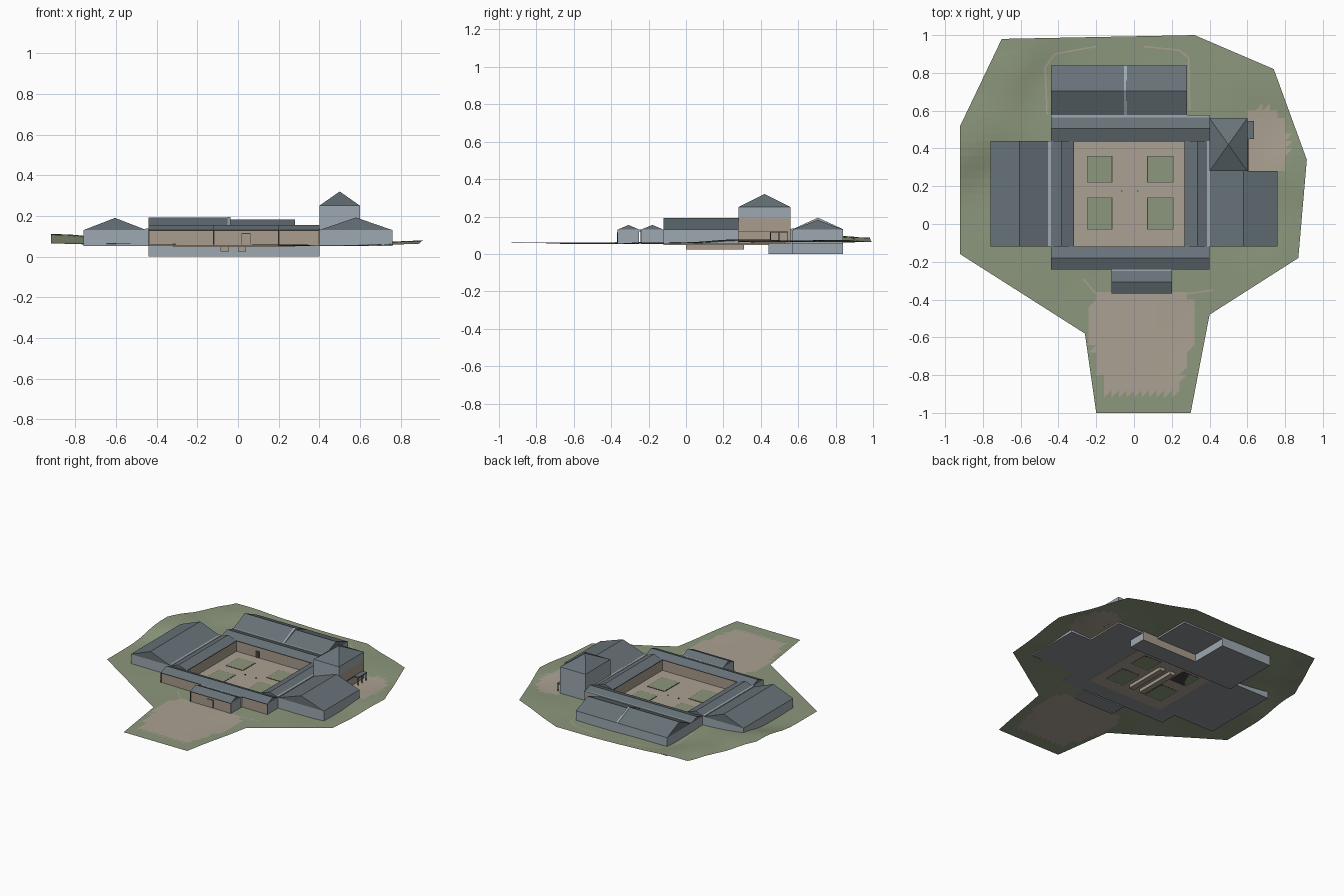
import bpy, bmesh
from mathutils import Vector

cube = bpy.data.objects.get("Cube")
if cube:
    bpy.data.objects.remove(cube, do_unlink=True)


def material(name, rgb):
    lin = [((c / 255 + 0.055) / 1.055) ** 2.4 for c in rgb] + [1]
    m = bpy.data.materials.new(name)
    m.use_nodes = True
    m.diffuse_color = lin
    m.node_tree.nodes["Principled BSDF"].inputs["Base Color"].default_value = lin
    return m


ROOF = material("slate roof", (103, 114, 120))
WALL = material("grey blue wall", (158, 169, 177))
STONE = material("tan stone", (168, 156, 140))
GRASS = material("grass", (140, 151, 124))
PATH = material("gravel path", (171, 161, 146))
DARK = material("dark timber", (70, 66, 62))
BASE = material("grey floor slab", (140, 144, 150))


def finish(name, bm, mats):
    mesh = bpy.data.meshes.new(name)
    bm.to_mesh(mesh)
    bm.free()
    for m in mats:
        mesh.materials.append(m)
    obj = bpy.data.objects.new(name, mesh)
    bpy.context.collection.objects.link(obj)
    return obj


def box(name, x, y, z, mat):
    bm = bmesh.new()
    bmesh.ops.create_cube(bm, size=1)
    for v in bm.verts:
        v.co = [(r[0] + r[1]) / 2 + c * (r[1] - r[0]) for r, c in zip((x, y, z), v.co)]
    return finish(name, bm, [mat])


FLOOR, EAVE = 0.052, 0.13
DIRECTIONS = {"front": (0, -1, 0), "back": (0, 1, 0), "left": (1, 0, 0), "right": (-1, 0, 0)}


# Walled block with a gabled or hipped roof; stone_sides lists stone-faced directions
def house(name, x, y, ridge, along="x", stone_sides=(), eave=EAVE, hip=0, band=None):
    bm = bmesh.new()
    low, top = [[bm.verts.new((x[i], y[j], h)) for i, j in ((0, 0), (1, 0), (1, 1), (0, 1))]
                for h in (FLOOR, eave)]
    if along == "x":
        mid = sum(y) / 2
        a, b = bm.verts.new((x[0] + hip, mid, ridge)), bm.verts.new((x[1] - hip, mid, ridge))
        roof = [(0, 1, b, a), (2, 3, a, b), (1, 2, b), (3, 0, a)]
    else:
        mid = sum(x) / 2
        a, b = bm.verts.new((mid, y[0] + hip, ridge)), bm.verts.new((mid, y[1] - hip, ridge))
        roof = [(1, 2, b, a), (3, 0, a, b), (0, 1, a), (2, 3, b)]
    bm.faces.new(low[::-1])
    for i in range(4):
        k = (i + 1) % 4
        bm.faces.new((low[i], low[k], top[k], top[i]))
    for f in roof:
        bm.faces.new([top[v] if isinstance(v, int) else v for v in f])
    bmesh.ops.remove_doubles(bm, verts=bm.verts[:], dist=0.0001)
    if band:
        bmesh.ops.bisect_plane(bm, geom=bm.verts[:] + bm.edges[:] + bm.faces[:],
                               plane_co=(0, 0, band), plane_no=(0, 0, 1))
    bm.normal_update()
    for f in bm.faces:
        c = f.calc_center_median()
        if f.normal.z < -0.5:
            f.material_index = 3
        elif c.z < eave:
            stone = any(f.normal.dot(Vector(DIRECTIONS[s])) > 0.9 for s in stone_sides)
            f.material_index = 2 if stone and c.z < (band or eave) else 1
    return finish(name, bm, [ROOF, WALL, STONE, BASE])


# Ranges around the court
house("west_wing", (-0.76, -0.45), (-0.12, 0.44), 0.19, "y")
house("east_wing", (0.40, 0.76), (-0.12, 0.28), 0.192, "y")
house("west_cloister", (-0.45, -0.32), (-0.12, 0.44), 0.153, "y", ["left"])
house("east_cloister", (0.27, 0.40), (-0.12, 0.44), 0.153, "y", ["right"])
house("south_cloister", (-0.44, 0.40), (-0.24, -0.12), 0.155, "x", ["front", "back"])
house("north_cloister", (-0.44, 0.40), (0.44, 0.57), 0.153, "x", ["front", "back"])
house("entrance_porch", (-0.12, 0.20), (-0.365, -0.25), 0.155, "x", ["front"])
house("north_hall_tall", (-0.44, -0.04), (0.57, 0.84), 0.192)
house("north_hall_low", (-0.04, 0.28), (0.57, 0.84), 0.182)
house("tower", (0.40, 0.60), (0.28, 0.56), 0.32, "y", ["left"], eave=0.25, hip=0.14, band=0.19)

# Pale gutters where the ranges meet
box("west_gutter", (-0.455, -0.439), (-0.12, 0.44), (0.125, 0.137), WALL)
box("east_gutter", (0.387, 0.403), (-0.12, 0.44), (0.125, 0.137), WALL)
box("north_gutter", (-0.44, 0.40), (0.563, 0.576), (0.125, 0.137), WALL)
box("porch_gutter", (-0.12, 0.20), (-0.25, -0.24), (0.12, 0.131), WALL)
hall_gable = house("hall_parting_wall", (-0.052, -0.038), (0.57, 0.84), 0.194, eave=0.132)
hall_gable.data.materials[0] = WALL


# Lower storey below the north ranges, with its slab and one stone wall
def lower_block(name, x, y, stone_back):
    obj = box(name, x, y, (0, FLOOR), WALL)
    obj.data.materials.append(STONE)
    obj.data.materials.append(BASE)
    for p in obj.data.polygons:
        if p.normal.z < -0.5:
            p.material_index = 2
        elif stone_back and p.normal.y > 0.5:
            p.material_index = 1


lower_block("lower_cloister", (-0.44, 0.40), (0.44, 0.57), True)
lower_block("lower_hall", (-0.44, -0.04), (0.57, 0.84), False)

# Court with four lawns in dark kerbs, channels beneath and small posts
box("court_floor", (-0.32, 0.28), (-0.12, 0.44), (0.048, 0.054), PATH)
for side, x in (("west", (-0.25, -0.115)), ("east", (0.07, 0.21))):
    for end, y in (("north", (0.22, 0.36)), ("south", (-0.03, 0.14))):
        box(f"{side}_{end}_kerb", x, y, (0.047, 0.056), DARK)
        box(f"{side}_{end}_lawn", [x[0] + 0.003, x[1] - 0.003], [y[0] + 0.003, y[1] - 0.003],
            (0.047, 0.057), GRASS)
for n, x in (("west", -0.065), ("east", 0.02)):
    box(f"{n}_channel", (x - 0.02, x + 0.02), (0, 0.31), (0.025, 0.049), STONE)
    box(f"{n}_court_post", (x - 0.003, x + 0.003), (0.172, 0.178), (0.05, 0.06), DARK)

# Dark downpipes and eave boards on the stone fronts
for i, (x, y) in enumerate(((-0.44, -0.242), (-0.124, -0.242), (0.2, -0.242), (0.397, -0.242),
                            (-0.12, -0.367), (0.197, -0.367))):
    box(f"downpipe_{i}", (x, x + 0.004), (y, y + 0.003), (0.06, EAVE), DARK)
for n, x, y in (("south_front", (-0.44, 0.40), (-0.242, -0.239)),
                ("porch", (-0.12, 0.20), (-0.367, -0.364)),
                ("court_south", (-0.32, 0.27), (-0.121, -0.118)),
                ("court_north", (-0.32, 0.27), (0.438, 0.441)),
                ("court_west", (-0.321, -0.318), (-0.12, 0.44)),
                ("court_east", (0.268, 0.271), (-0.12, 0.44))):
    box(f"{n}_eave_board", x, y, (0.126, 0.1295), DARK)

# Entrance door with a stone leaf inside a dark frame, and a court door
box("door_frame", (0.016, 0.061), (-0.368, -0.364), (0.06, 0.115), DARK)
box("door_leaf", (0.019, 0.058), (-0.369, -0.364), (0.06, 0.112), STONE)
box("court_door", (-0.17, -0.14), (0.437, 0.441), (0.054, 0.1), DARK)

# Timber shelter beside the tower
box("shelter_roof", (0.60, 0.635), (0.45, 0.545), (0.114, 0.12), ROOF)
box("shelter_rail", (0.60, 0.605), (0.28, 0.45), (0.116, 0.12), DARK)
for i, y in enumerate((0.45, 0.495, 0.54)):
    box(f"shelter_post_{i}", (0.628, 0.632), (y, y + 0.004), (0.06, 0.114), DARK)

# Ground: outline with heights, cut into a grid
OUTLINE = [(-0.70, 0.98, 0.088), (-0.92, 0.52, 0.11), (-0.92, -0.16, 0.065), (-0.26, -0.58, 0.06),
           (-0.20, -1.0, 0.06), (0.30, -1.0, 0.06), (0.40, -0.48, 0.052), (0.87, -0.18, 0.062),
           (0.915, 0.34, 0.078), (0.74, 0.82, 0.075), (0.32, 1.0, 0.065)]
INNER = [(-0.7, 0.1, 0.06), (0, 0.2, 0.056), (0.6, 0, 0.054), (0, -0.4, 0.058),
         (0.1, 0.8, 0.062), (-0.4, 0.7, 0.064), (0.62, 0.45, 0.062), (-0.77, 0.82, 0.095)]


def ground_height(x, y):
    total = weight = 0
    for px, py, pz in OUTLINE + INNER:
        w = 1 / (((x - px) ** 2 + (y - py) ** 2) ** 1.5 + 1e-6)
        total += w * pz
        weight += w
    return total / weight


FOOTPRINTS = [(-0.76, -0.44, -0.12, 0.44), (-0.44, 0.40, -0.24, 0.56), (-0.44, 0.28, 0.56, 0.84),
              (0.40, 0.76, -0.12, 0.28), (0.40, 0.60, 0.28, 0.56), (-0.12, 0.20, -0.36, -0.24)]


def is_path(x, y):
    half = 0.28 - 0.09 * max(0, -0.6 - y) / 0.3 - 0.5 * max(0, y + 0.45)
    front = -0.9 < y < -0.35 and abs(x - 0.04) < half
    east = ((x - 0.68) / 0.14) ** 2 + ((y - 0.42) / 0.2) ** 2 < 1 and y > 0.28
    return front or east


bm = bmesh.new()
bm.faces.new([bm.verts.new((x, y, 0)) for x, y, _ in OUTLINE])
for axis in ((1, 0, 0), (0, 1, 0)):
    for i in range(-25, 26):
        bmesh.ops.bisect_plane(bm, geom=bm.verts[:] + bm.edges[:] + bm.faces[:],
                               plane_co=Vector(axis) * i * 0.04, plane_no=axis, dist=1e-5)
bmesh.ops.triangulate(bm, faces=bm.faces[:])
covered = []
for f in bm.faces:
    c = f.calc_center_median()
    f.material_index = int(is_path(c.x, c.y))
    if any(a < c.x < b and d < c.y < e for a, b, d, e in FOOTPRINTS):
        covered.append(f)
bmesh.ops.delete(bm, geom=covered, context="FACES")
for v in bm.verts:
    v.co.z = ground_height(v.co.x, v.co.y)
bm.normal_update()
if sum(f.normal.z for f in bm.faces) < 0:
    bmesh.ops.reverse_faces(bm, faces=bm.faces[:])
finish("ground", bm, [GRASS, PATH])


# Narrow footpaths that follow the ground
def footpath(name, points, width=0.004):
    bm = bmesh.new()
    rows = []
    pts = [Vector(p) for p in points]
    dense = [a.lerp(b, t / 6) for a, b in zip(pts, pts[1:]) for t in range(6)] + [pts[-1]]
    for i, p in enumerate(dense):
        d = (dense[min(i + 1, len(dense) - 1)] - dense[max(i - 1, 0)]).normalized()
        side = Vector((-d.y, d.x)) * width
        rows.append([bm.verts.new((q.x, q.y, ground_height(q.x, q.y) + 0.003))
                     for q in (p + side, p - side)])
    for a, b in zip(rows, rows[1:]):
        bm.faces.new((a[0], a[1], b[1], b[0]))
    finish(name, bm, [PATH])


footpath("back_west_footpath", [(-0.46, 0.58), (-0.47, 0.83), (-0.42, 0.90), (-0.20, 0.94)])
footpath("back_east_footpath", [(0.05, 0.94), (0.24, 0.92), (0.29, 0.88), (0.295, 0.60)])
footpath("front_west_footpath", [(-0.27, -0.29), (-0.21, -0.36), (-0.14, -0.40)])
footpath("front_east_footpath", [(0.20, -0.40), (0.28, -0.37), (0.42, -0.35)])
